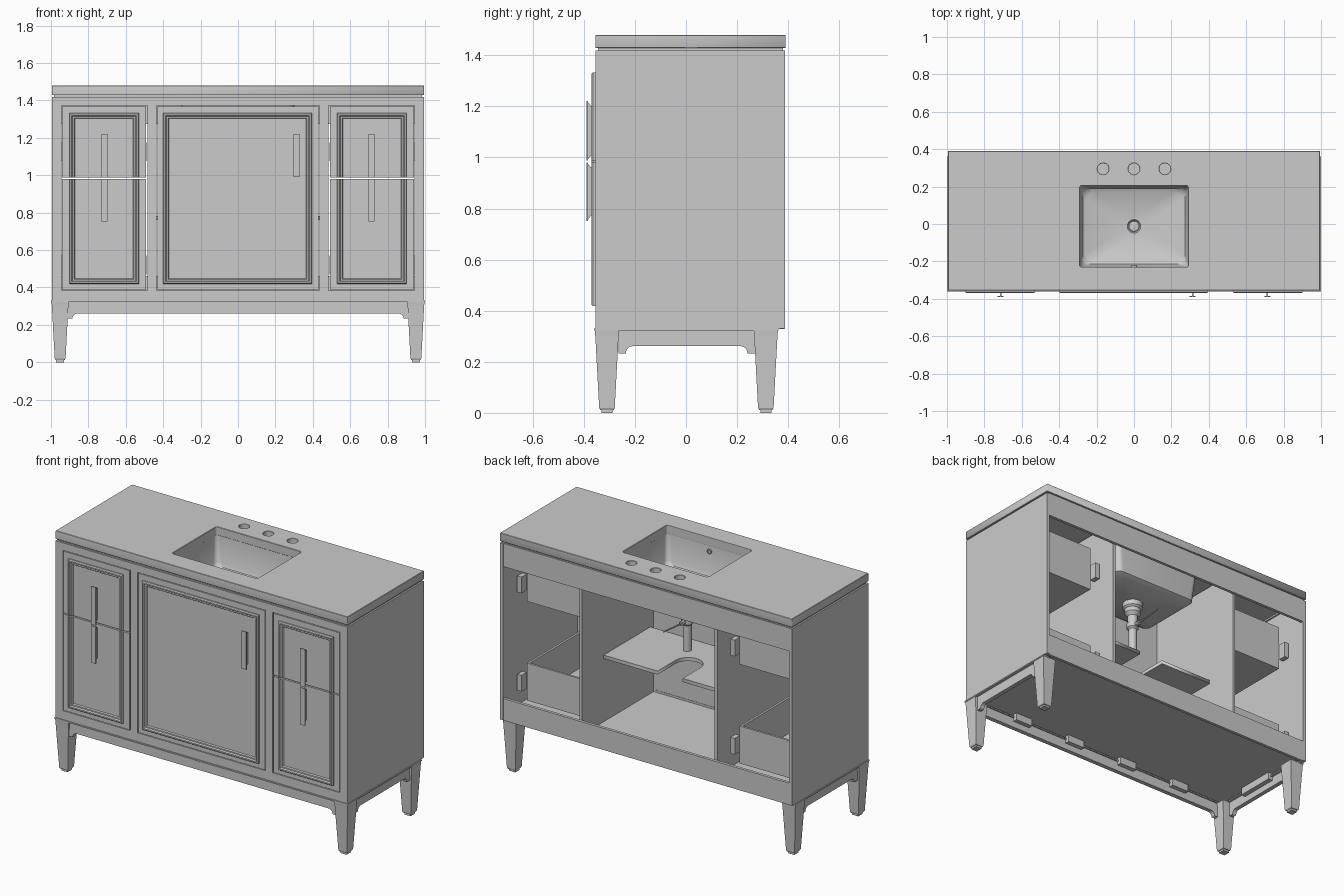
import bpy, bmesh, math
from mathutils import Vector

if "Cube" in bpy.data.objects:
    bpy.data.objects.remove(bpy.data.objects["Cube"])


def add(name, bm, smooth=False):
    bmesh.ops.remove_doubles(bm, verts=bm.verts, dist=1e-5)
    bmesh.ops.recalc_face_normals(bm, faces=bm.faces)
    me = bpy.data.meshes.new(name)
    bm.to_mesh(me)
    bm.free()
    ob = bpy.data.objects.new(name, me)
    bpy.context.collection.objects.link(ob)
    if smooth:
        bpy.ops.object.select_all(action='DESELECT')
        ob.select_set(True)
        bpy.context.view_layer.objects.active = ob
        bpy.ops.object.shade_smooth_by_angle(angle=math.radians(35))
    return ob


def loft(name, loops, closed=True, caps=True, ring=False, smooth=False):
    """Skin a series of point loops; ring joins the last loop to the first."""
    bm = bmesh.new()
    rows = [[bm.verts.new(p) for p in lp] for lp in loops]
    n = len(rows[0])
    pairs = list(zip(rows, rows[1:])) + ([(rows[-1], rows[0])] if ring else [])
    for a, b in pairs:
        for i in range(n if closed else n - 1):
            j = (i + 1) % n
            bm.faces.new((a[i], a[j], b[j], b[i]))
    if caps and closed:
        bm.faces.new(rows[0])
        bm.faces.new(rows[-1])
    if not closed:
        bm.faces.new([r[0] for r in rows])
        bm.faces.new([r[-1] for r in rows])
    return add(name, bm, smooth)


def rect(x0, x1, y0, y1, z):
    return [(x0, y0, z), (x1, y0, z), (x1, y1, z), (x0, y1, z)]


def box(name, x0, x1, y0, y1, z0, z1):
    return loft(name, [rect(x0, x1, y0, y1, z0), rect(x0, x1, y0, y1, z1)])


def plate(name, outlines, lo, hi, to3d):
    """Fill 2D outlines (the inner ones are holes) and extrude from lo to hi."""
    cu = bpy.data.curves.new(name, 'CURVE')
    cu.dimensions, cu.fill_mode, cu.extrude = '2D', 'BOTH', (hi - lo) / 2
    for pts in outlines:
        sp = cu.splines.new('POLY')
        sp.points.add(len(pts) - 1)
        for p, q in zip(sp.points, pts):
            p.co = (q[0], q[1], 0, 1)
        sp.use_cyclic_u = True
    tmp = bpy.data.objects.new(name + "_outline", cu)
    bpy.context.collection.objects.link(tmp)
    bpy.context.view_layer.update()
    me = bpy.data.meshes.new_from_object(tmp.evaluated_get(bpy.context.evaluated_depsgraph_get()))
    bpy.data.objects.remove(tmp)
    bm = bmesh.new()
    bm.from_mesh(me)
    for v in bm.verts:
        v.co = Vector(to3d(v.co.x, v.co.y, v.co.z + (lo + hi) / 2))
    return add(name, bm)


def flat(u, v, w): return (u, v, w)
def facing_front(u, v, w): return (u, w, v)
def facing_side(u, v, w): return (w, u, v)


def arc(cx, cy, r, a0, a1, n):
    return [(cx + r * math.cos(math.radians(a0 + (a1 - a0) * i / n)),
             cy + r * math.sin(math.radians(a0 + (a1 - a0) * i / n))) for i in range(n + 1)]


def round_rect(cx, cy, hx, hy, r, n=6):
    pts = []
    for k, (sx, sy) in enumerate([(1, 1), (-1, 1), (-1, -1), (1, -1)]):
        pts += arc(cx + sx * (hx - r), cy + sy * (hy - r), r, 90 * k, 90 * k + 90, n)
    return pts


def lathe(name, profile, x, y, n=32):
    loops = [[(x + r * math.cos(2 * math.pi * i / n), y + r * math.sin(2 * math.pi * i / n), z)
              for i in range(n)] for r, z in profile]
    return loft(name, loops, smooth=True)


SY = -0.0125  # sink centre in y

# Countertop with sink cutout and three faucet holes
holes = [round_rect(0, SY, 0.29, 0.217, 0.012)]
holes += [arc(x, 0.295, 0.03, 0, 348.75, 31) for x in (-0.165, 0, 0.165)]
top = plate("countertop", [[(-.995, -.355), (.995, -.355), (.995, .39), (-.995, .39)]] + holes,
            1.428, 1.48, flat)
bev = top.modifiers.new("edge", 'BEVEL')
bev.width, bev.segments, bev.limit_method = 0.003, 1, 'ANGLE'

# Undermount sink bowl: inner skin down to the drain, then outer skin back up
bowl = [(.325, .25, .02, 1.428), (.293, .220, .02, 1.428), (.283, .210, .03, 1.27),
        (.274, .201, .04, 1.248), (.255, .182, .04, 1.238), (.045, .045, .045, 1.225),
        (.045, .045, .045, 1.205), (.262, .19, .04, 1.218), (.292, .22, .04, 1.235),
        (.305, .232, .03, 1.41), (.325, .25, .02, 1.412)]
loft("sink_bowl", [[(px, py, z) for px, py in round_rect(0, SY, hx, hy, r)]
                   for hx, hy, r, z in bowl], caps=False, ring=True, smooth=True)
circle = arc(0, 1.395, 0.015, 0, 345, 23)
plate("overflow_ring", [circle, arc(0, 1.395, 0.010, 0, 345, 23)], -.235, -.222, facing_front)

# Drain, tailpiece and pop-up rod
lathe("drain_flange", [(.03, 1.215), (.046, 1.222), (.046, 1.229), (.036, 1.229), (.03, 1.222)], 0, SY)
lathe("drain_stopper", [(.012, 1.2), (.012, 1.222), (.028, 1.226), (.027, 1.233), (.012, 1.236)], 0, SY)
lathe("drain_body", [(.06, 1.207), (.06, 1.175), (.048, 1.165), (.048, 1.14), (.03, 1.12), (.03, 1.07),
                     (.036, 1.07), (.036, 1.04), (.025, 1.03), (.025, .87)], 0, SY)
loft("popup_rod", [[(px, y, pz + dz) for px, pz in arc(0, 0, r, 0, 315, 7)]
                   for y, r, dz in ((0, .014, 1.055), (.05, .014, 1.055), (.05, .005, 1.055), (.22, .004, 1.07))],
     smooth=True)

# Carcass
box("cabinet_floor", -.975, .975, -.335, .365, .345, .372)
box("back_top_rail", -.975, .975, .367, .385, 1.275, 1.418)
box("back_bottom_rail", -.975, .975, .367, .385, .328, .462)
box("front_top_rail", -.945, .945, -.355, -.33, 1.372, 1.418)
box("front_bottom_rail", -.945, .945, -.355, -.33, .33, .384)
box("front_spacer", -.985, .985, -.345, -.325, 1.418, 1.428)
box("back_spacer", -.985, .985, .36, .38, 1.418, 1.428)
box("base_ledge_front", -1, 1, -.36, -.31, .322, .33)


def span(a, b, s):
    return (a, b) if s > 0 else (-b, -a)


# Bracketed apron outline along u from a to b
def apron(a, b):
    r, foot = 0.026, 0.03
    left = [(a, .325), (a, .233), (a + foot, .233)] + arc(a + foot + r, .235, r, 180, 90, 6)
    return left + [(a + b - u, z) for u, z in reversed(left)]


plate("front_apron", [apron(-.915, .915)], -.345, -.318, facing_front)
for i in range(4):
    cx = -.6 + .4 * i
    box("apron_cleat", cx - .06, cx + .06, -.318, -.29, .3, .345)

# Moulding section: (inset, y) steps from outer edge to inner edge
SECTION = [(0, -.353), (0, -.364), (.005, -.37), (.013, -.37), (.018, -.362), (.026, -.362), (.032, -.353)]


def moulding(name, x0, x1, z_open, z_far, closed=False):
    s = 1 if z_far > z_open else -1
    loops = []
    for i, y in SECTION:
        zo = z_open + s * i * closed
        loops.append([(x0 + i, y, zo), (x0 + i, y, z_far - s * i), (x1 - i, y, z_far - s * i), (x1 - i, y, zo)])
    loft(name, loops, closed=closed, caps=False, ring=True)


# T-section pull with tapered stem
def pull(name, x, z0, z1):
    box(name + "_bar", x - .016, x + .016, -.39, -.384, z0, z1)
    plate(name + "_stem", [[(-.354, z0 + .02), (-.372, z0 + .02), (-.385, z0 + .003),
                            (-.385, z1 - .003), (-.372, z1 - .02), (-.354, z1 - .02)]],
          x - .004, x + .004, facing_side)


# Centre door
box("door", -.431, .431, -.355, -.325, .388, 1.368)
moulding("door_moulding", -.4, .395, .418, 1.333, closed=True)
pull("door_pull", .313, .99, 1.222)

for s in (1, -1):
    side = "right" if s > 0 else "left"
    # Side panel, stiles and partition
    box(side + "_panel", *span(.975, .995, s), -.335, .388, .33, 1.418)
    box(side + "_outer_stile", *span(.945, .995, s), -.355, -.335, .33, 1.418)
    box(side + "_inner_stile", *span(.435, .484, s), -.355, -.33, .384, 1.372)
    box(side + "_partition", *span(.452, .47, s), -.33, .367, .372, 1.418)
    box(side + "_spacer", *span(.965, .985, s), -.345, .38, 1.418, 1.428)
    # Base: ledge, apron and tapered legs
    box(side + "_base_ledge", *span(.94, 1, s), -.31, .362, .322, .33)
    plate(side + "_apron", [apron(-.265, .27)], *span(.955, .982, s), facing_side)
    box(side + "_apron_cleat", *span(.925, .955, s), -.12, .13, .3, .345)
    for where, y0 in (("front", -.357), ("rear", .265)):
        levels = [(.012, .325, 0), (0, .325, 0), (0, .31, 0)]
        loops = [rect(*span(.905, .997, s), y0, y0 + .095, .324)]
        loops += [rect(*span(.905 + t, .997 - t, s), y0 + t, y0 + .095 - t, z)
                  for t, z in ((.002, .3), (.017, .02), (.021, .012))]
        loft(f"{where}_{side}_leg", loops)
        box(f"{where}_{side}_foot", *span(.93, .972, s), y0 + .026, y0 + .069, 0, .013)
    # Drawers: front, half moulding, pull and open box
    x0, x1 = span(.492, .941, s)
    m0, m1 = span(.53, .902, s)
    b0, b1 = span(.52, .93, s)
    for tag, f0, f1, zo, zf, d0, d1 in (("upper", .988, 1.368, .988, 1.333, 1.01, 1.29),
                                        ("lower", .388, .981, .981, .418, .40, .63)):
        n = f"{side}_{tag}_drawer"
        box(n + "_front", x0, x1, -.355, -.325, f0, f1)
        moulding(n + "_moulding", m0, m1, zo, zf)
        box(n + "_base", b0, b1, -.325, .22, d0, d0 + .012)
        box(n + "_back", b0, b1, .207, .22, d0, d1)
        for a in (b0, b1 - .013):
            box(n + "_side", a, a + .013, -.325, .207, d0, d1)
        zc = 1.125 if tag == "upper" else .52
        for a, b in ((.488, .518), (.935, .965)):
            box(n + "_slide_bracket", *span(a, b, s), .215, .265, zc - .05, zc + .05)
    pull(side + "_upper_pull", s * .713, .988, 1.222)
    pull(side + "_lower_pull", s * .713, .752, .98)

# Centre shelf with rounded notch around the drain
notch = [(.085, .155)] + arc(0, -.02, .085, 0, -180, 16) + [(-.085, .155)]
plate("shelf", [notch + [(-.452, .155), (-.452, -.3), (.452, -.3), (.452, .155)]], .76, .782, flat)
